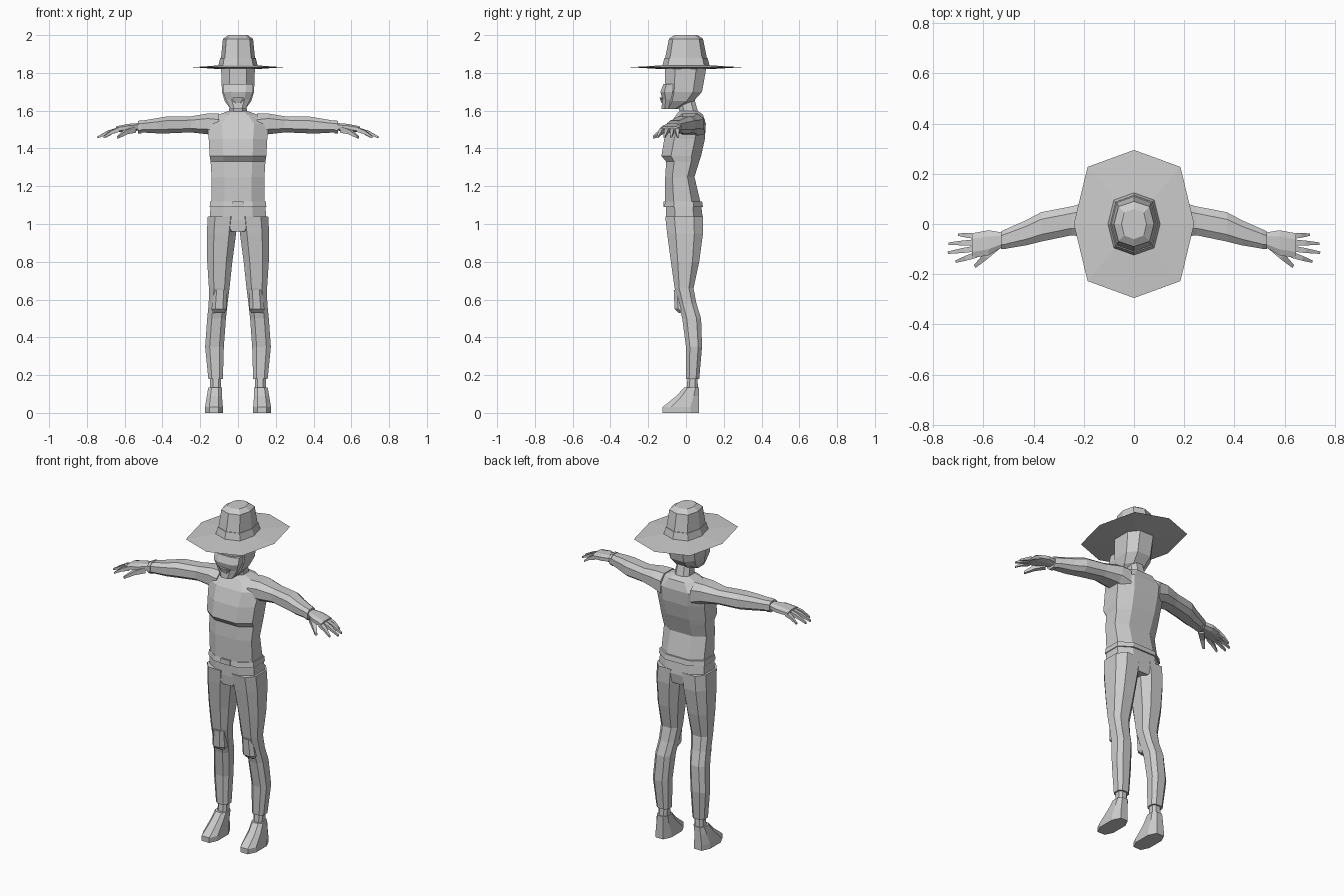
import bpy, bmesh
from math import cos, sin, tau, copysign
from mathutils import Vector

cube = bpy.data.objects.get("Cube")
if cube:
    bpy.data.objects.remove(cube)

GREY = (.6, .6, .6, 1)
material = bpy.data.materials.new("plain grey")
material.use_nodes = True
material.diffuse_color = GREY
material.node_tree.nodes["Principled BSDF"].inputs["Base Color"].default_value = GREY


def outline(sides, turn):
    """Rounded-square outline that fills the unit square; turn is a share of one side."""
    def swell(value):
        return copysign(abs(value) ** .75, value)

    angles = [tau * (i + turn) / sides for i in range(sides)]
    points = [(swell(sin(a)), swell(cos(a))) for a in angles]
    largest = max(max(point) for point in points)
    return [(u / largest, v / largest) for u, v in points]


FLAT_SIDED = outline(8, .5)
POINTED = outline(8, 0)
SQUARE = outline(4, .5)


def loft(name, rings, mirrored):
    """Skin a list of point rings, cap both ends and optionally mirror across x."""
    bm = bmesh.new()
    loops = [[bm.verts.new(point) for point in ring] for ring in rings]
    for lower, upper in zip(loops, loops[1:]):
        for i in range(len(lower)):
            bm.faces.new((lower[i - 1], lower[i], upper[i], upper[i - 1]))
    bm.faces.new(loops[0])
    bm.faces.new(loops[-1])
    bmesh.ops.recalc_face_normals(bm, faces=bm.faces)
    mesh = bpy.data.meshes.new(name)
    bm.to_mesh(mesh)
    bm.free()
    mesh.materials.append(material)
    part = bpy.data.objects.new(name, mesh)
    bpy.context.collection.objects.link(part)
    if mirrored:
        part.modifiers.new("mirror", 'MIRROR')


def fit(shape, low, high):
    """Stretch a unit outline over the rectangle between two corners."""
    low, high = Vector(low), Vector(high)
    middle, half = (low + high) / 2, (high - low) / 2
    return [middle + half * Vector(point) for point in shape]


def centred(name, rows, shape=FLAT_SIDED):
    """Body part on the centre line; rows of height, half width, front, back."""
    rings = []
    for z, width, front, back in rows:
        flat = fit(shape, (-width, front), (width, back))
        rings.append([(p.x, p.y, z) for p in flat])
    loft(name, rings, False)


def upright_pair(name, rows, shape=FLAT_SIDED):
    """Left and right part; rows of height, inner x, outer x, front, back."""
    rings = []
    for z, inner, outer, front, back in rows:
        flat = fit(shape, (inner, front), (outer, back))
        rings.append([(p.x, p.y, z) for p in flat])
    loft(name, rings, True)


def sideways_pair(name, rows, shape=FLAT_SIDED):
    """Left and right part along x; rows of x, front, back, bottom, top."""
    rings = []
    for x, front, back, bottom, top in rows:
        flat = fit(shape, (front, bottom), (back, top))
        rings.append([(x, p.x, p.y) for p in flat])
    loft(name, rings, True)


def finger_pair(name, root, tip, thickness):
    """Tapered square finger that droops towards its tip."""
    root, tip = Vector(root), Vector(tip)
    up = Vector((0, 0, thickness))
    across = (tip - root).cross(up).normalized() * thickness
    knuckle = root.lerp(tip, .5) + up / 2
    rings = []
    for centre, scale in ((root, 1), (knuckle, .8), (tip, .4)):
        rings.append([centre + (across * u + up * v) * scale for u, v in SQUARE])
    loft(name, rings, True)


# Hat: thin brim, tapering crown and a band that follows the crown
BRIM_TOP = 1.84
crown = [(BRIM_TOP, .1, -.12, .12), (1.88, .09, -.11, .11),
         (1.98, .08, -.09, .09), (2, .05, -.06, .06)]
centred("hat_brim", [(1.82, .1, -.13, .13), (1.83, .24, -.295, .295),
                     (BRIM_TOP, .1, -.13, .13)], POINTED)
centred("hat_crown", crown, POINTED)
band_gap = .004
centred("hat_band", [(z, width + band_gap, front - band_gap, back + band_gap)
                     for z, width, front, back in crown[:2]], POINTED)

# Head, face covering, mouth and neck
centred("head", [(1.61, .04, -.11, -.04), (1.65, .07, -.11, .04),
                 (1.7, .085, -.11, .085), (BRIM_TOP, .09, -.11, .11)])
centred("lower_face", [(1.61, .04, -.13, -.06), (1.66, .066, -.125, -.05),
                       (1.7, .08, -.135, -.05), (1.74, .08, -.12, -.05)])
centred("mouth", [(1.64, .02, -.13, -.1), (1.67, .04, -.14, -.1)])
centred("neck", [(1.57, .05, -.03, .07), (1.68, .04, -.05, .04)])

# Shirt with an overhanging chest, then belt and buckle
centred("torso", [(1.1, .14, -.11, .08), (1.25, .14, -.11, .045),
                  (1.33, .145, -.105, .07), (1.36, .15, -.13, .08),
                  (1.45, .155, -.115, .1), (1.53, .165, -.085, .105),
                  (1.58, .1, -.05, .09), (1.6, .045, -.03, .06)])
centred("belt", [(1.09, .15, -.115, .09), (1.12, .147, -.11, .085)])
centred("buckle", [(1.09, .03, -.12, -.1), (1.12, .03, -.12, -.1)], SQUARE)

# Trousers with knee pads
centred("hips", [(.96, .06, -.1, .08), (1.02, .15, -.105, .09), (1.1, .145, -.105, .08)])
upright_pair("leg", [(.18, .08, .157, 0, .07), (.35, .075, .174, 0, .085),
                     (.5, .064, .163, -.02, .08), (.58, .055, .155, -.04, .055),
                     (.66, .045, .154, -.06, .04), (.8, .03, .163, -.08, .07),
                     (.95, .01, .165, -.1, .09), (1.04, 0, .16, -.11, .09)])
upright_pair("knee_pad", [(.53, .07, .135, -.04, .02), (.55, .06, .14, -.06, .02),
                          (.65, .06, .13, -.065, 0)])

# Ankles and shoes
upright_pair("ankle", [(.1, .09, .147, 0, .065), (.2, .09, .147, .01, .06)])
upright_pair("shoe", [(0, .08, .175, -.125, .07), (.03, .08, .175, -.125, .07),
                      (.09, .085, .165, -.05, .07), (.135, .085, .157, -.01, .07)])

# Sleeves, cuffs and palms
sideways_pair("arm", [(.1, -.06, .1, 1.45, 1.585), (.16, -.055, .095, 1.475, 1.585),
                      (.25, -.045, .07, 1.485, 1.57), (.37, -.07, .047, 1.48, 1.57),
                      (.43, -.085, .015, 1.48, 1.56), (.52, -.1, -.025, 1.485, 1.545)])
sideways_pair("cuff", [(.51, -.1, -.02, 1.48, 1.55), (.53, -.1, -.03, 1.48, 1.545)])
sideways_pair("palm", [(.52, -.09, -.035, 1.495, 1.535), (.58, -.125, -.025, 1.49, 1.53),
                       (.645, -.135, -.037, 1.485, 1.517)])

# Fingers fan out across the palm, the middle two reaching furthest
for i, finger in enumerate(("little", "ring", "middle", "index")):
    spread = i - 1.6
    reach = .745 - .017 * spread ** 2
    finger_pair(finger + "_finger", (.63, -.088 - .025 * spread, 1.5),
                (reach, -.1 - .036 * spread, 1.46), .012)
finger_pair("thumb", (.55, -.09, 1.5), (.635, -.17, 1.46), .016)
